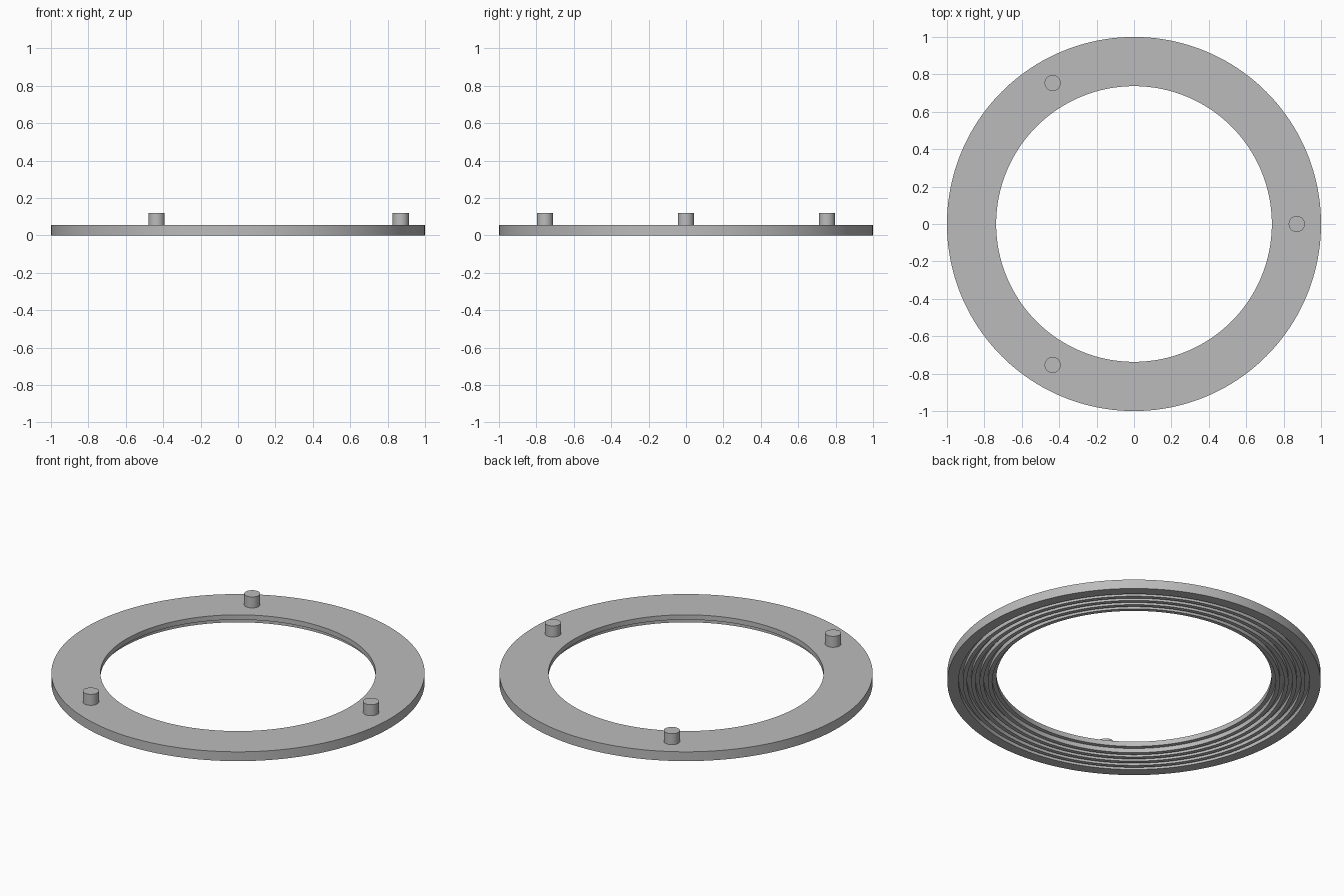
import bpy
import bmesh
import math

cube = bpy.data.objects.get("Cube")
if cube:
    bpy.data.objects.remove(cube, do_unlink=True)

OUTER, INNER, THICK = 1.0, 0.737, 0.055
GROOVE_OUTER, GROOVES, DEPTH = 0.94, 5, 0.026
PEG_RADIUS, PEG_ORBIT, PEG_TOP = 0.043, 0.87, 0.12

grey = bpy.data.materials.new("plain grey")
grey.use_nodes = True
colour = (0.5, 0.5, 0.5, 1.0)
grey.diffuse_color = colour
grey.node_tree.nodes["Principled BSDF"].inputs["Base Color"].default_value = colour


def finish(obj):
    """Give the part its material and smooth curved walls with crisp rims."""
    obj.data.materials.clear()
    obj.data.materials.append(grey)
    bpy.ops.object.select_all(action="DESELECT")
    obj.select_set(True)
    bpy.context.view_layer.objects.active = obj
    bpy.ops.object.shade_smooth_by_angle(angle=math.radians(30))


def lathe(name, profile, steps):
    """Revolve a closed (radius, height) profile around the z axis."""
    bm = bmesh.new()
    rings = []
    for i in range(steps):
        a = 2 * math.pi * i / steps
        rings.append([bm.verts.new((r * math.cos(a), r * math.sin(a), z))
                      for r, z in profile])
    n = len(profile)
    for i in range(steps):
        here, after = rings[i], rings[(i + 1) % steps]
        for j in range(n):
            k = (j + 1) % n
            bm.faces.new((here[j], after[j], after[k], here[k]))
    bmesh.ops.recalc_face_normals(bm, faces=bm.faces)
    mesh = bpy.data.meshes.new(name)
    bm.to_mesh(mesh)
    bm.free()
    obj = bpy.data.objects.new(name, mesh)
    bpy.context.collection.objects.link(obj)
    finish(obj)


# Flat ring with concentric square grooves underneath, the innermost open to the hole
width = (GROOVE_OUTER - INNER) / (2 * GROOVES - 1)
profile = [(OUTER, THICK), (OUTER, 0)]
for g in range(GROOVES):
    outer_wall = GROOVE_OUTER - 2 * g * width
    inner_wall = outer_wall - width
    profile += [(outer_wall, 0), (outer_wall, DEPTH), (inner_wall, DEPTH)]
    if g < GROOVES - 1:
        profile.append((inner_wall, 0))
profile.append((INNER, THICK))
lathe("grooved_ring", profile, 160)

# Three locating pegs, evenly spaced on the top face
base = THICK - 0.01
for i in range(3):
    a = 2 * math.pi * i / 3
    bpy.ops.mesh.primitive_cylinder_add(
        vertices=48, radius=PEG_RADIUS, depth=PEG_TOP - base,
        location=(PEG_ORBIT * math.cos(a), PEG_ORBIT * math.sin(a),
                  (PEG_TOP + base) / 2))
    peg = bpy.context.object
    peg.name = f"peg_{i + 1}"
    finish(peg)
